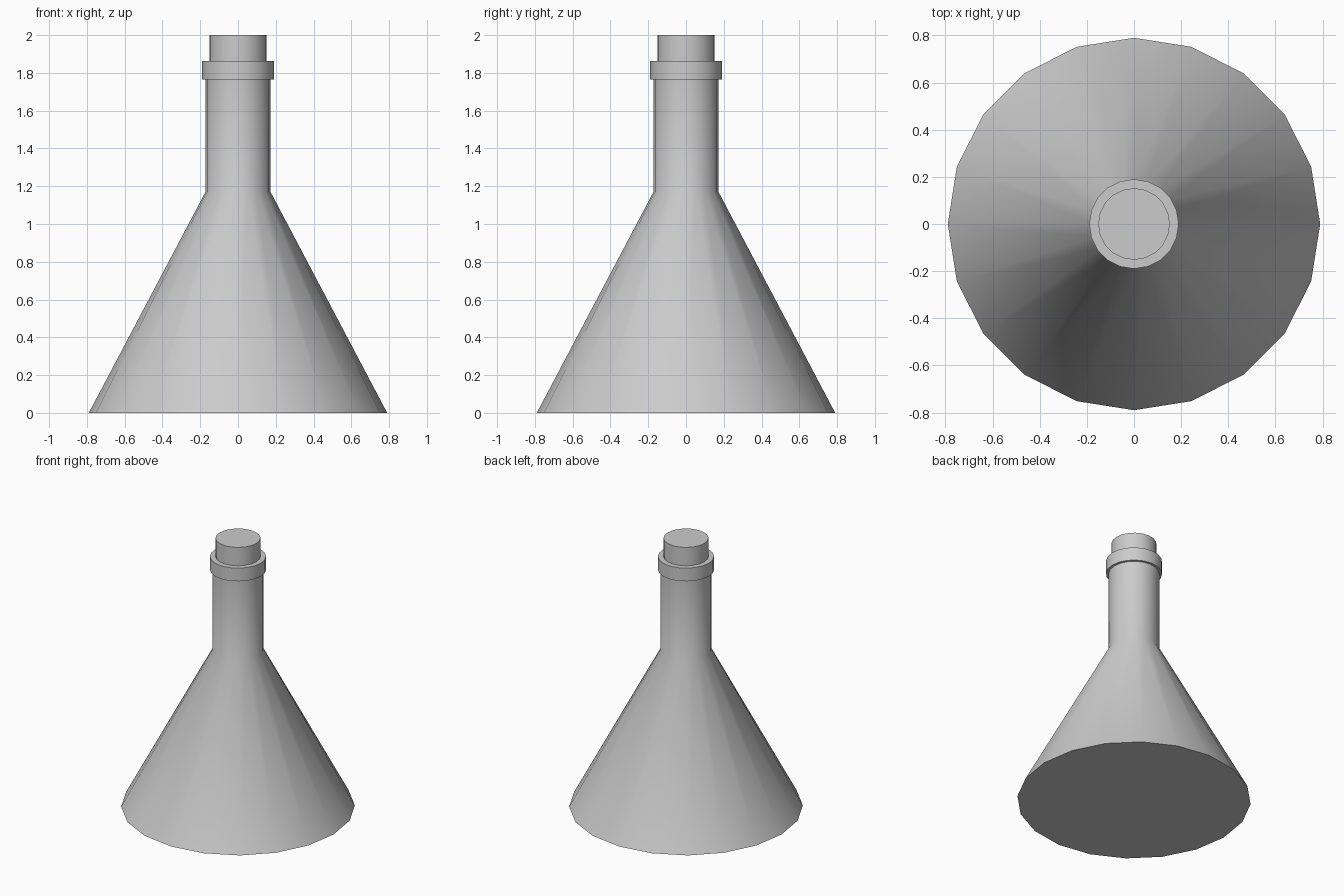
import bpy, bmesh, math

if "Cube" in bpy.data.objects:
    bpy.data.objects.remove(bpy.data.objects["Cube"])

SIDES = 20


def lathe(name, profile):
    """Spin a (radius, height) profile around z; radius 0 ends become caps."""
    bm = bmesh.new()
    rings = []
    for r, z in profile:
        rings.append([bm.verts.new((r * math.cos(2 * math.pi * i / SIDES),
                                    r * math.sin(2 * math.pi * i / SIDES), z))
                      for i in range(SIDES)])
    for a, b in zip(rings, rings[1:]):
        for i in range(SIDES):
            j = (i + 1) % SIDES
            bm.faces.new((a[i], a[j], b[j], b[i]))
    bm.faces.new(rings[0][::-1])
    bm.faces.new(rings[-1])
    bmesh.ops.recalc_face_normals(bm, faces=bm.faces)
    mesh = bpy.data.meshes.new(name)
    bm.to_mesh(mesh)
    bm.free()
    obj = bpy.data.objects.new(name, mesh)
    bpy.context.collection.objects.link(obj)
    bpy.ops.object.select_all(action='DESELECT')
    obj.select_set(True)
    bpy.context.view_layer.objects.active = obj
    bpy.ops.object.shade_smooth_by_angle(angle=math.radians(30))
    return obj


# Conical body, straight neck and raised collar
lathe("flask", [(0.79, 0), (0.172, 1.17), (0.172, 1.765),
                (0.19, 1.765), (0.19, 1.863)])

# Stopper in the mouth of the neck
lathe("stopper", [(0.152, 1.80), (0.152, 2.0)])
